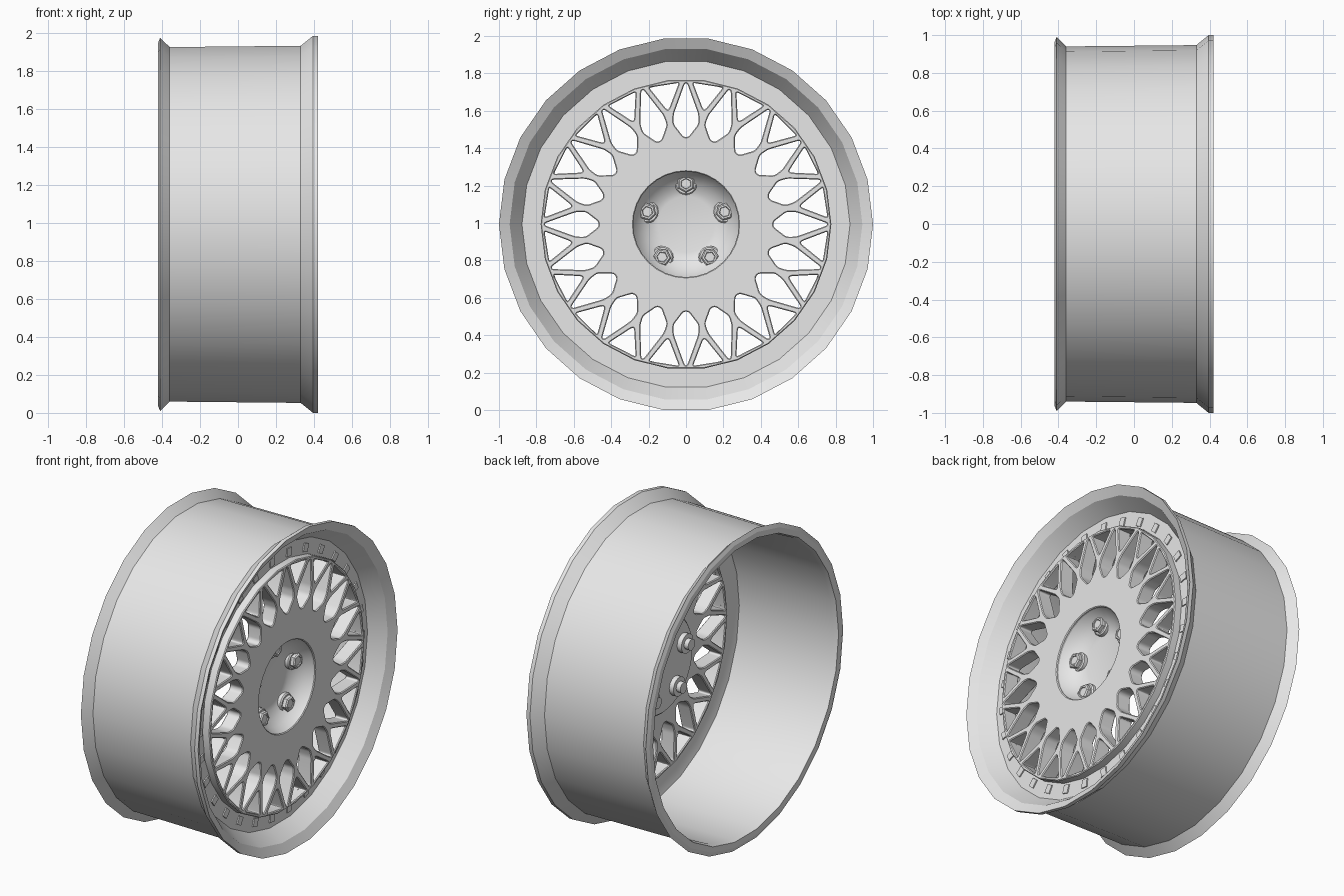
import bpy, bmesh
from math import sin, cos, pi, radians
from mathutils import Matrix, Vector

if "Cube" in bpy.data.objects:
    bpy.data.objects.remove(bpy.data.objects["Cube"])

SIDES = 26
CENTRE = Vector((0, 0, cos(pi / SIDES)))
FACE_X = 0.345      # front of the spoked disc
FLOOR_X = 0.295     # flange floor behind the lip
WINDOWS = 20
STEP = 2 * pi / WINDOWS

metal = bpy.data.materials.new("silver grey")
metal.use_nodes = True
grey = (0.8, 0.8, 0.8, 1)
metal.diffuse_color = grey
metal.node_tree.nodes["Principled BSDF"].inputs["Base Color"].default_value = grey


def finish(obj, angle=35):
    obj.data.materials.clear()
    obj.data.materials.append(metal)
    bpy.ops.object.select_all(action='DESELECT')
    obj.select_set(True)
    bpy.context.view_layer.objects.active = obj
    bpy.ops.object.shade_smooth_by_angle(angle=radians(angle))
    return obj


def lathe(name, profile, sides, offset=(0, 0), angle=35, phase=0.0):
    """Spin a closed (x, radius) profile around the axle direction."""
    bm = bmesh.new()
    rings = []
    for i in range(sides):
        a = phase + 2 * pi * i / sides
        rings.append([bm.verts.new((x, r * cos(a), r * sin(a))) for x, r in profile])
    n = len(profile)
    for i in range(sides):
        here, there = rings[i], rings[(i + 1) % sides]
        for j in range(n):
            k = (j + 1) % n
            bm.faces.new((here[j], here[k], there[k], there[j]))
    bmesh.ops.remove_doubles(bm, verts=bm.verts, dist=1e-5)
    bmesh.ops.dissolve_degenerate(bm, edges=bm.edges, dist=1e-5)
    bmesh.ops.recalc_face_normals(bm, faces=bm.faces)
    mesh = bpy.data.meshes.new(name)
    bm.to_mesh(mesh)
    bm.free()
    obj = bpy.data.objects.new(name, mesh)
    bpy.context.collection.objects.link(obj)
    obj.location = CENTRE + Vector((0, offset[0], offset[1]))
    return finish(obj, angle)


def rounded(points, radius, steps=4):
    """Replace each polygon corner with a small quadratic arc."""
    out = []
    for i, p in enumerate(points):
        before, after = points[i - 1] - p, points[(i + 1) % len(points)] - p
        a = p + before.normalized() * min(radius, before.length * 0.45)
        b = p + after.normalized() * min(radius, after.length * 0.45)
        for s in range(steps + 1):
            t = s / steps
            out.append(a * (1 - t) ** 2 + p * 2 * t * (1 - t) + b * t * t)
    return out


def window(half, angle, radius):
    """Mirror a half outline of (radius, width) pairs and turn it to its angle."""
    pts = [Vector((r, w)) for r, w in half] + [Vector((r, -w)) for r, w in reversed(half)]
    turn = Matrix.Rotation(angle, 2)
    return [turn @ p for p in rounded(pts, radius)]


def circle(radius, sides):
    return [Vector((radius * cos(2 * pi * i / sides), radius * sin(2 * pi * i / sides)))
            for i in range(sides)]


# Barrel with front lip, steep inner wall, flange floor and rear bead
lathe("rim_barrel", [
    (0.42, 1.0), (0.395, 1.0), (0.33, 0.947), (-0.36, 0.94), (-0.41, 0.99),
    (-0.42, 0.965), (-0.42, 0.93), (-0.39, 0.92), (0.27, 0.92), (0.283, 0.87),
    (0.283, 0.76), (FLOOR_X, 0.76), (FLOOR_X, 0.877), (0.39, 0.943)], SIDES, angle=20)

# Lattice disc: leaf windows with triangles between their tips
leaf = [(0.462, 0.016), (0.535, 0.072), (0.59, 0.071), (0.759, 0.01)]
triangle = [(0.617, 0.009), (0.758, 0.09)]
outlines = [circle(0.772, SIDES), circle(0.287, 32)]
for i in range(WINDOWS):
    outlines.append(window(leaf, i * STEP, 0.018))
    outlines.append(window(triangle, (i + 0.5) * STEP, 0.022))

curve = bpy.data.curves.new("spoke_disc", 'CURVE')
curve.dimensions = '2D'
curve.fill_mode = 'BOTH'
curve.extrude = 0.042
curve.bevel_depth = 0.005
curve.bevel_resolution = 0
for pts in outlines:
    spline = curve.splines.new('POLY')
    spline.points.add(len(pts) - 1)
    for point, p in zip(spline.points, pts):
        point.co = (p.x, p.y, 0, 1)
    spline.use_cyclic_u = True
source = bpy.data.objects.new("spoke_disc_outline", curve)
bpy.context.collection.objects.link(source)
bpy.context.view_layer.update()
graph = bpy.context.evaluated_depsgraph_get()
disc_mesh = bpy.data.meshes.new_from_object(source.evaluated_get(graph))
bpy.data.objects.remove(source)
disc = bpy.data.objects.new("spoke_disc", disc_mesh)
bpy.context.collection.objects.link(disc)
disc.rotation_euler = (pi / 2, 0, pi / 2)
disc.location = CENTRE + Vector((FACE_X - 0.047, 0, 0))
finish(disc, 30)

# Dished hub centre with a boss behind it
dish = [(0, 0.289), (0.018, 0.28), (0.055, 0.258), (0.09, 0.222), (0.113, 0.18),
        (0.12, 0.15), (0.12, 0)]
front = [(FACE_X - 0.002 - d, r) for d, r in dish]
lathe("hub_dish", front + [(0.165, 0), (0.165, 0.3), (0.175, 0.31), (0.27, 0.31)], 32)

# Five wheel bolts: seat, washer, hexagon and stud
for i in range(5):
    a = pi / 2 + i * 2 * pi / 5
    at = (0.217 * cos(a), 0.217 * sin(a))
    lathe(f"bolt_seat_{i + 1}", [(0.135, 0), (0.135, 0.06), (0.247, 0.06), (0.254, 0.053),
                                 (0.254, 0)], 20, at)
    lathe(f"bolt_nut_{i + 1}", [(0.25, 0), (0.25, 0.048), (0.275, 0.048), (0.282, 0.04),
                                (0.282, 0.03), (0.272, 0.027), (0.272, 0)], 6, at, 20, a)
    lathe(f"bolt_stud_{i + 1}", [(0.105, 0), (0.105, 0.035), (0.278, 0.024), (0.278, 0)],
          16, at)

# Thirty small plates around the flange floor
for i in range(30):
    bm = bmesh.new()
    bmesh.ops.create_cube(bm, size=1)
    bmesh.ops.scale(bm, vec=(0.009, 0.052, 0.044), verts=bm.verts)
    bmesh.ops.translate(bm, vec=(FLOOR_X + 0.003, 0.815, 0), verts=bm.verts)
    bmesh.ops.rotate(bm, matrix=Matrix.Rotation(i * 2 * pi / 30, 3, 'X'), verts=bm.verts)
    mesh = bpy.data.meshes.new("flange_plate")
    bm.to_mesh(mesh)
    bm.free()
    plate = bpy.data.objects.new(f"flange_plate_{i + 1}", mesh)
    plate.location = CENTRE
    bpy.context.collection.objects.link(plate)
    finish(plate)
